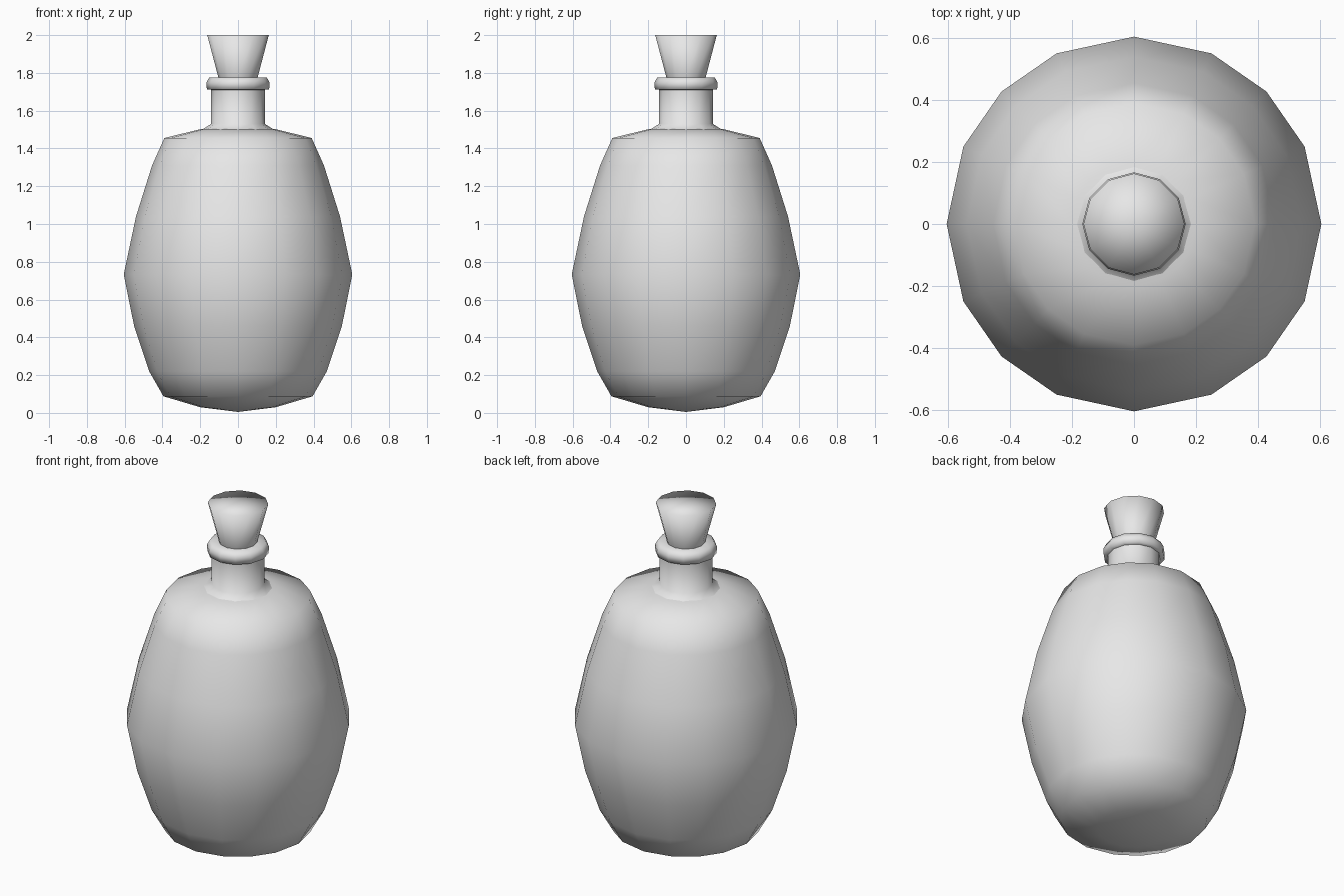
import bpy, bmesh, math

if "Cube" in bpy.data.objects:
    bpy.data.objects.remove(bpy.data.objects["Cube"])

glass = bpy.data.materials.new("pale_grey")
glass.diffuse_color = (0.8, 0.8, 0.8, 1)
glass.use_nodes = True
glass.node_tree.nodes["Principled BSDF"].inputs["Base Color"].default_value = glass.diffuse_color


def lathe(name, profile, angles):
    """Revolve (radius, z) points through the given angles; radius 0 makes a pole."""
    bm = bmesh.new()
    rings = []
    for r, z in profile:
        if r == 0:
            rings.append([bm.verts.new((0, 0, z))] * len(angles))
        else:
            rings.append([bm.verts.new((r * math.cos(a), r * math.sin(a), z))
                          for a in angles])
    n = len(angles)
    for low, high in zip(rings, rings[1:]):
        for i in range(n):
            j = (i + 1) % n
            corners = []
            for v in (low[i], low[j], high[j], high[i]):
                if v not in corners:
                    corners.append(v)
            bm.faces.new(corners)
    bmesh.ops.recalc_face_normals(bm, faces=bm.faces)
    for f in bm.faces:
        f.smooth = True
    mesh = bpy.data.meshes.new(name)
    bm.to_mesh(mesh)
    bm.free()
    mesh.materials.append(glass)
    obj = bpy.data.objects.new(name, mesh)
    bpy.context.collection.objects.link(obj)
    return obj


# Sixteen slightly uneven sides for the body, twelve for the neck and stopper
body_angles = [math.radians(q + a) for q in (0, 90, 180, 270)
               for a in (0, 24.4, 45, 65.6)]
neck_angles = [math.tau * i / 12 for i in range(12)]

# Round-bellied body with a blunt bottom and shallow shoulder
lathe("body", [(0, 0.005), (0.20, 0.03), (0.395, 0.088), (0.47, 0.22),
               (0.55, 0.46), (0.605, 0.733), (0.54, 1.04), (0.455, 1.31),
               (0.39, 1.455), (0.20, 1.502), (0, 1.525)], body_angles)

# Neck with a small flare into the shoulder
lathe("neck", [(0.19, 1.50), (0.142, 1.53), (0.142, 1.715)], neck_angles)

# Rolled lip
lathe("lip", [(0.13, 1.71), (0.165, 1.712), (0.167, 1.75), (0.152, 1.776),
              (0.09, 1.776)], neck_angles)

# Flared stopper
lathe("stopper", [(0.10, 1.76), (0.105, 1.78), (0.163, 2.0), (0, 2.0)],
      neck_angles)
